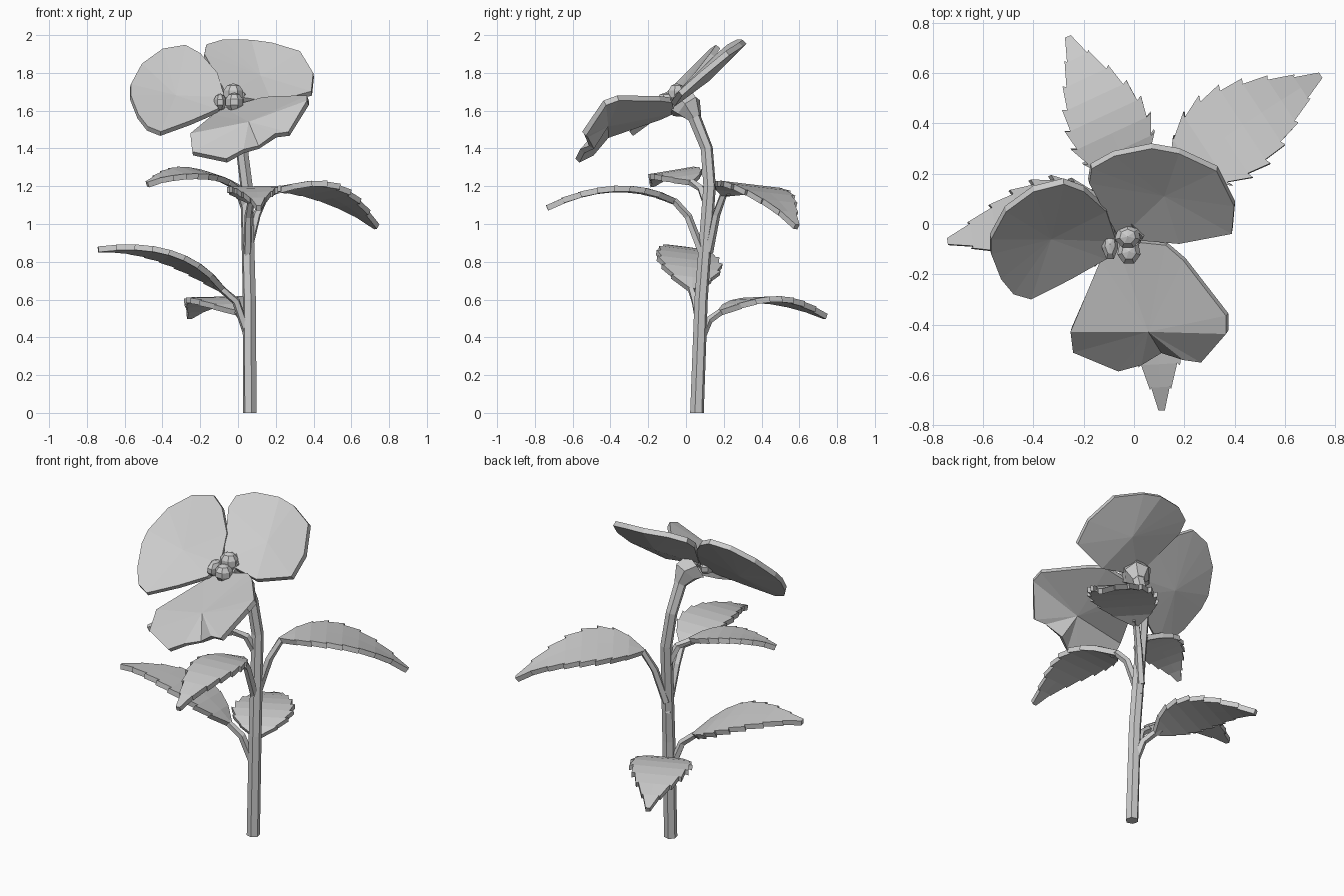
import bpy, bmesh, math
from mathutils import Vector

if "Cube" in bpy.data.objects:
    bpy.data.objects.remove(bpy.data.objects["Cube"])

grey = bpy.data.materials.new("plain grey")
grey.use_nodes = True
grey.diffuse_color = (0.6, 0.6, 0.6, 1)
grey.node_tree.nodes["Principled BSDF"].inputs["Base Color"].default_value = grey.diffuse_color


def finish(name, bm, thickness=0.0):
    """Turn a bmesh into a flat-shaded object, thickened when asked."""
    bmesh.ops.recalc_face_normals(bm, faces=bm.faces)
    mesh = bpy.data.meshes.new(name)
    bm.to_mesh(mesh)
    bm.free()
    mesh.materials.append(grey)
    obj = bpy.data.objects.new(name, mesh)
    bpy.context.collection.objects.link(obj)
    if thickness:
        solid = obj.modifiers.new("thickness", "SOLIDIFY")
        solid.thickness = thickness
        solid.offset = 0
    return obj


def tube(name, path, radii, sides):
    """Sweep a polygon along a path of points."""
    bm = bmesh.new()
    path = [Vector(p) for p in path]
    rings = []
    for i, p in enumerate(path):
        along = (path[min(i + 1, len(path) - 1)] - path[max(i - 1, 0)]).normalized()
        if i == 0 and abs(p.z) < 0.001:
            along = Vector((0, 0, 1))
        u = along.cross(Vector((0.3, 1, 0))).normalized()
        v = along.cross(u)
        angles = [math.tau * k / sides for k in range(sides)]
        rings.append([bm.verts.new(p + radii[i] * (u * math.cos(a) + v * math.sin(a)))
                      for a in angles])
    for low, high in zip(rings, rings[1:]):
        for k in range(sides):
            n = (k + 1) % sides
            bm.faces.new((low[k], low[n], high[n], high[k]))
    bm.faces.new(rings[0])
    bm.faces.new(rings[-1])
    return finish(name, bm)


def leaf(name, root, bend, base, mid, tip, width, roll, teeth=8):
    """A stalk and a toothed blade that arches from base through mid to tip."""
    root, bend, base, mid, tip = map(Vector, (root, bend, base, mid, tip))
    tube(name + "_stalk", (root, bend, base, base.lerp(mid, 0.15)),
         (0.024, 0.022, 0.02, 0.012), 5)
    control = 2 * mid - (base + tip) / 2
    flat = Vector((tip.x - base.x, tip.y - base.y, 0)).normalized()
    side = Vector((-flat.y, flat.x, roll))
    bm = bmesh.new()
    ts = [i / teeth for i in range(teeth + 1)]
    spine = [base * (1 - t) ** 2 + control * 2 * t * (1 - t) + tip * t * t for t in ts]
    reach = [max(0.014, width * math.sin(math.pi * t ** 0.75)) for t in ts]
    rib = [bm.verts.new(p) for p in spine]
    for s in (1, -1):
        inner = [bm.verts.new(p + side * s * w * 0.9) for p, w in zip(spine, reach)]
        outer = [bm.verts.new(p + side * s * w * 1.03 + flat * 0.01)
                 for p, w in zip(spine, reach)]
        for i in range(teeth):
            loop = [rib[i], rib[i + 1], inner[i + 1], outer[i + 1], inner[i]]
            if i == teeth - 1:
                loop.remove(outer[i + 1])
            bm.faces.new(loop)
    for v in [v for v in bm.verts if not v.link_faces]:
        bm.verts.remove(v)
    return finish(name + "_blade", bm, 0.03)


def petal(name, outline, centre, height, dip):
    """A fan of facets over an outline, laid on a height rule."""
    bm = bmesh.new()
    rim = [bm.verts.new((x, y, height(x, y))) for x, y in outline]
    hub = bm.verts.new((*centre, height(*centre) - dip))
    for a, b in zip(rim, rim[1:] + rim[:1]):
        bm.faces.new((a, b, hub))
    return finish(name, bm, 0.03)


def front_height(x, y):
    """Tilted sheet whose outer lip folds down, with a dent at the notch."""
    fold = max(0, -y - 0.42)
    dent = max(0, 0.09 - abs(x - 0.11)) if y < -0.3 else 0
    return 1.635 + 0.3 * x + 0.22 * y - fold - 0.8 * dent


# Stem and flower cup
tube("stem", [(0.063, 0.058, 0), (0.06, 0.08, 0.6), (0.045, 0.125, 1.2),
              (0.02, 0.11, 1.4), (0, 0.03, 1.6)], [0.037, 0.036, 0.034, 0.033, 0.036], 6)
tube("flower_cup", [(0.005, 0.05, 1.56), (-0.01, 0.015, 1.62), (-0.04, -0.03, 1.65)],
     [0.036, 0.075, 0.09], 6)

# Leaves
leaf("back_right_leaf", (0.05, 0.08, 0.4), (0.035, 0.12, 0.49), (0, 0.18, 0.53),
     (-0.12, 0.43, 0.6), (-0.26, 0.74, 0.51), 0.17, -0.02)
leaf("back_left_leaf", (0.05, 0.12, 0.85), (0.1, 0.16, 1.05), (0.15, 0.2, 1.16),
     (0.43, 0.39, 1.18), (0.735, 0.585, 0.985), 0.19, -0.1)
leaf("right_leaf", (0.05, 0.08, 0.42), (-0.01, 0.05, 0.59), (-0.08, 0.03, 0.65),
     (-0.38, 0.01, 0.83), (-0.74, -0.07, 0.865), 0.17, 0.12)
leaf("front_leaf", (0.05, 0.11, 0.78), (0.055, 0.01, 1.04), (0.07, -0.06, 1.12),
     (0.09, -0.38, 1.185), (0.11, -0.735, 1.085), 0.14, 0.02)
leaf("upper_right_leaf", (0.04, 0.12, 1.08), (0, 0.08, 1.19), (-0.05, 0.03, 1.22),
     (-0.26, -0.07, 1.27), (-0.48, -0.18, 1.21), 0.13, -0.15)

# Petals
petal("left_petal", [(-0.06, -0.05), (-0.18, 0.17), (-0.17, 0.23), (-0.08, 0.28), (0.07, 0.31),
                     (0.18, 0.29), (0.33, 0.22), (0.4, 0.08), (0.39, -0.03), (0.18, -0.07)],
      (0.12, 0.12), lambda x, y: 1.69 - 0.04 * x + 0.88 * y + 0.15 * abs(x - 0.1), 0.02)
petal("right_petal", [(-0.07, -0.06), (-0.11, 0.06), (-0.2, 0.14), (-0.28, 0.17), (-0.4, 0.14),
                      (-0.51, 0.06), (-0.57, -0.05), (-0.57, -0.11), (-0.53, -0.21),
                      (-0.48, -0.27), (-0.41, -0.29), (-0.25, -0.21), (-0.11, -0.13)],
      (-0.33, -0.05), lambda x, y: 1.71 - 0.12 * x + y * (0.97 if y < 0 else 1.15), 0.03)
petal("front_petal", [(-0.07, -0.06), (-0.13, -0.14), (-0.25, -0.42), (-0.24, -0.5),
                      (-0.06, -0.575), (0.03, -0.55), (0.11, -0.5), (0.2, -0.53),
                      (0.27, -0.54), (0.37, -0.43), (0.37, -0.36), (0.2, -0.14), (0.13, -0.08)],
      (0.06, -0.42), front_height, 0)

# Flower centre
for name, spot, size in (("upper_bud", (-0.025, -0.05, 1.69), (0.055, 0.05, 0.055)),
                         ("right_bud", (-0.095, -0.08, 1.645), (0.035, 0.07, 0.045)),
                         ("lower_bud", (-0.02, -0.11, 1.645), (0.05, 0.055, 0.05))):
    bm = bmesh.new()
    bmesh.ops.create_uvsphere(bm, u_segments=7, v_segments=5, radius=1)
    bmesh.ops.scale(bm, vec=size, verts=bm.verts)
    bmesh.ops.translate(bm, vec=spot, verts=bm.verts)
    finish(name, bm)
